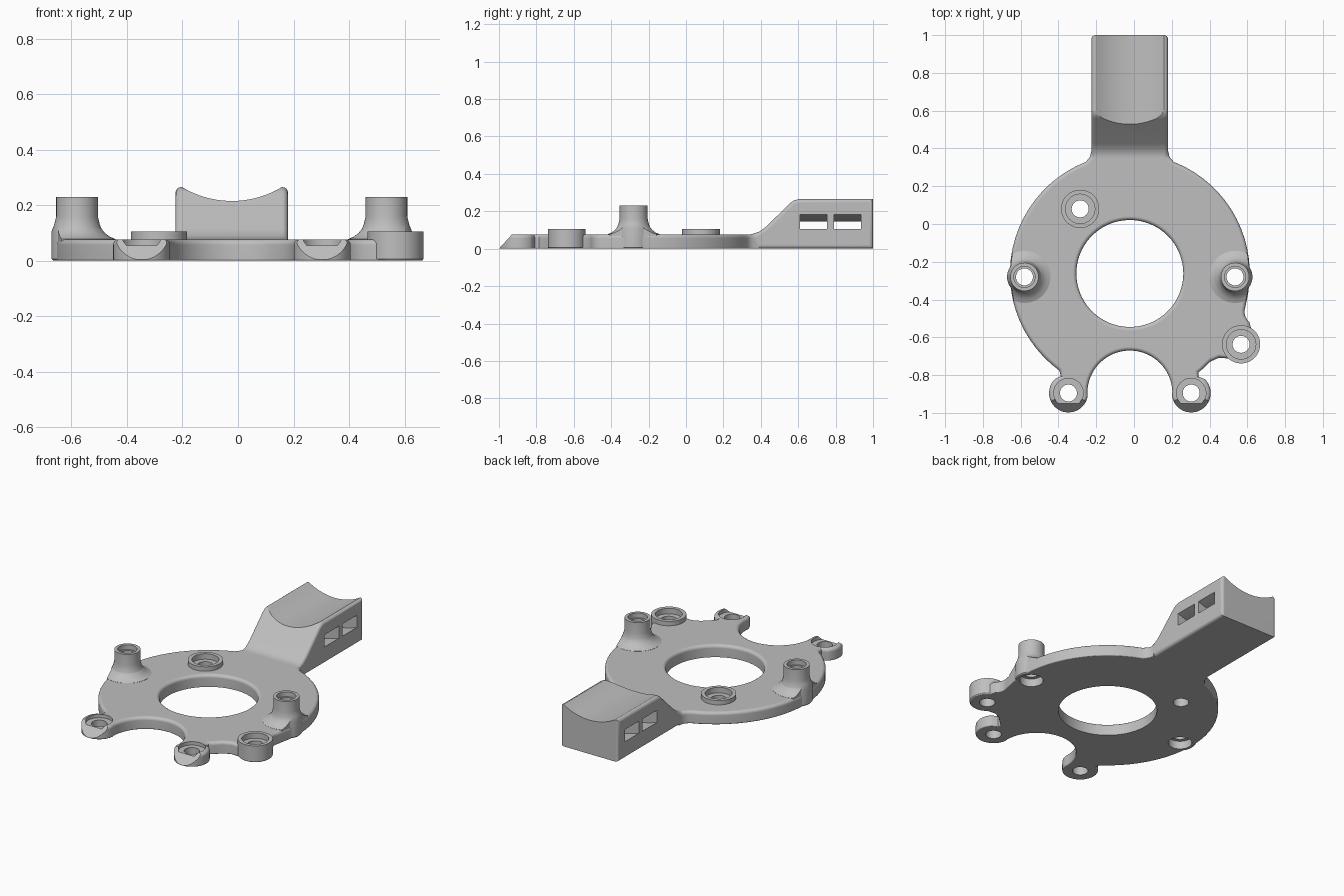
import bpy, bmesh, math
from mathutils import Vector

if "Cube" in bpy.data.objects:
    bpy.data.objects.remove(bpy.data.objects["Cube"])

grey = bpy.data.materials.new("light_grey")
grey.use_nodes = True
colour = (0.52, 0.52, 0.52, 1)
grey.diffuse_color = colour
grey.node_tree.nodes["Principled BSDF"].inputs["Base Color"].default_value = colour


def finish(name, bm):
    bmesh.ops.recalc_face_normals(bm, faces=bm.faces)
    mesh = bpy.data.meshes.new(name)
    bm.to_mesh(mesh)
    bm.free()
    mesh.materials.append(grey)
    obj = bpy.data.objects.new(name, mesh)
    bpy.context.collection.objects.link(obj)
    return obj


def prism(name, pts, lo, hi, axis, rounds=(0, 0)):
    """Extrude a 2D outline along an axis, rounding the rim of each end."""
    place = {"x": lambda u, v, w: (w, u, v),
             "y": lambda u, v, w: (u, w, v),
             "z": lambda u, v, w: (u, v, w)}[axis]
    bm = bmesh.new()
    rings = [[bm.verts.new(place(u, v, w)) for u, v in pts] for w in (lo, hi)]
    ends = [bm.faces.new(r) for r in rings]
    n = len(pts)
    for i in range(n):
        j = (i + 1) % n
        bm.faces.new((rings[0][i], rings[0][j], rings[1][j], rings[1][i]))
    bmesh.ops.recalc_face_normals(bm, faces=bm.faces)
    for face, r in zip(ends, rounds):
        if r:
            bmesh.ops.bevel(bm, geom=list(face.edges), offset=r, segments=4,
                            profile=0.5, affect='EDGES', clamp_overlap=True)
    return finish(name, bm)


def lathe(name, centre, profile, n=48):
    """Solid of revolution about a vertical line, from (radius, z) pairs."""
    bm = bmesh.new()
    rings = []
    for r, z in profile:
        rings.append([bm.verts.new((centre[0] + r * math.cos(math.tau * k / n),
                                    centre[1] + r * math.sin(math.tau * k / n), z))
                      for k in range(n)])
    for a, b in zip(rings, rings[1:]):
        for k in range(n):
            m = (k + 1) % n
            bm.faces.new((a[k], a[m], b[m], b[k]))
    bm.faces.new(rings[0])
    bm.faces.new(rings[-1])
    return finish(name, bm)


def combine(target, other, operation):
    mod = target.modifiers.new("combine", 'BOOLEAN')
    mod.operation, mod.solver, mod.object = operation, 'EXACT', other
    bpy.context.view_layer.objects.active = target
    bpy.ops.object.modifier_apply(modifier=mod.name)
    bpy.data.objects.remove(other)


def arc(c, r, a0, a1, step=5):
    n = max(2, round(abs(a1 - a0) / step))
    angles = [math.radians(a0 + (a1 - a0) * i / n) for i in range(n + 1)]
    return [(c[0] + r * math.cos(a), c[1] + r * math.sin(a)) for a in angles]


HUB, HUB_R = (-0.022, -0.262), 0.635
TOP = 0.077
LUGS = [(0.303, -0.895), (-0.347, -0.895)]
POSTS = [(0.535, -0.28), (-0.58, -0.28)]
EAR = (0.567, -0.637)
PADS = [EAR, (-0.285, 0.08)]

# Plate outline, clockwise from the arm
outline = [(0.18, 0.39), (0.188, 0.355)]
outline += arc(HUB, HUB_R, 68.5, -14)
outline += arc((0.655, -0.465), 0.07, 160, 230, 14)
outline += arc(EAR, 0.1, 58, -108, 8)
outline += [(0.50, -0.712), (0.45, -0.708), (0.405, -0.728), (0.37, -0.762),
            (0.342, -0.785), (0.342, -0.808)]
outline += arc(LUGS[0], 0.103, 45, -172, 8)
outline += arc((-0.022, -0.895), 0.225, 2, 178)
outline += arc(LUGS[1], 0.103, -8, -225, 8)
outline += [(-0.388, -0.805)]
outline += arc(HUB, HUB_R, 234, 111.5)
outline += [(-0.233, 0.355), (-0.225, 0.39)]
body = prism("mounting_plate", outline, 0, TOP, "z", (0.006, 0.02))

# Arm with a sloped neck, a cradle along its top and two curved strap slots
side = [(0.25, 0), (1, 0), (1, 0.265), (0.605, 0.265), (0.58, 0.259), (0.56, 0.246),
        (0.425, 0.115), (0.39, 0.09), (0.35, 0.077), (0.25, 0.07)]
arm = prism("arm", side, -0.225, 0.18, "x", (0.02, 0.02))
cradle = prism("cradle_cutter", arc((-0.022, 0.564), 0.349, 0, 355, 3), 0.1, 1.2, "y")
combine(arm, cradle, 'DIFFERENCE')
xs = [-0.26 + 0.52 * i / 20 for i in range(21)]
curve = [(x - 0.022, 0.037 * (x / 0.2) ** 2) for x in xs]
slot = [(x, z + 0.068) for x, z in curve] + [(x, z + 0.145) for x, z in reversed(curve)]
for y in (0.61, 0.79):
    combine(arm, prism("slot_cutter", slot, y, y + 0.145, "y"), 'DIFFERENCE')
combine(body, arm, 'UNION')

# Posts: a straight pillar plus a flared foot trimmed to the plate's rim
flare = [(0.075 + 0.085 * (1 - math.sin(t)), 0.16 - 0.085 * math.cos(t))
         for t in [math.radians(15 * i) for i in range(1, 7)]]
for c in POSTS:
    foot = lathe("post_foot", c, [(flare[0][0], 0.03)] + flare)
    combine(foot, lathe("rim_trim", HUB, [(HUB_R - 0.004, -1), (HUB_R - 0.004, 1)], 144),
            'INTERSECT')
    combine(body, foot, 'UNION')
    combine(body, lathe("post", c, [(0.086, 0), (0.092, 0.006), (0.092, 0.105),
                                    (0.082, 0.13), (0.075, 0.16), (0.075, 0.23)]), 'UNION')

# Raised screw pads
for c in PADS:
    combine(body, lathe("screw_pad", c, [(0.095, 0), (0.101, 0.006), (0.101, 0.105)]), 'UNION')

# Central opening with a rounded upper lip
lip = [(0.283 + 0.02 * (1 - math.cos(t)), TOP - 0.02 + 0.02 * math.sin(t))
       for t in [math.radians(22.5 * i) for i in range(5)]]
combine(body, lathe("opening_cutter", HUB, [(0.283, -0.1)] + lip + [(0.303, 0.2)], 96),
        'DIFFERENCE')


# Stepped screw holes
def drill(c, profile):
    combine(body, lathe("hole_cutter", c, profile, 32), 'DIFFERENCE')


for c in POSTS:
    drill(c, [(0.068, -0.1), (0.068, 0.05), (0.045, 0.05), (0.045, 0.2),
              (0.056, 0.2), (0.056, 0.4)])
for centres, floor in ((PADS, 0.07), (LUGS, 0.055)):
    for c in centres:
        drill(c, [(0.045, -0.1), (0.045, floor), (0.078, floor), (0.078, 0.4)])

# Sloped noses on the front lugs
nose = [(-0.9, 0.11), (-1.1, 0.11), (-1.1, -0.11)]
combine(body, prism("nose_cutter", nose, -0.6, 0.5, "x"), 'DIFFERENCE')

# Smooth curved faces, keep crisp edges
for o in bpy.context.selected_objects:
    o.select_set(False)
body.select_set(True)
bpy.context.view_layer.objects.active = body
bpy.ops.object.shade_smooth_by_angle(angle=math.radians(32))
weighted = body.modifiers.new("even_shading", 'WEIGHTED_NORMAL')
weighted.keep_sharp = True
